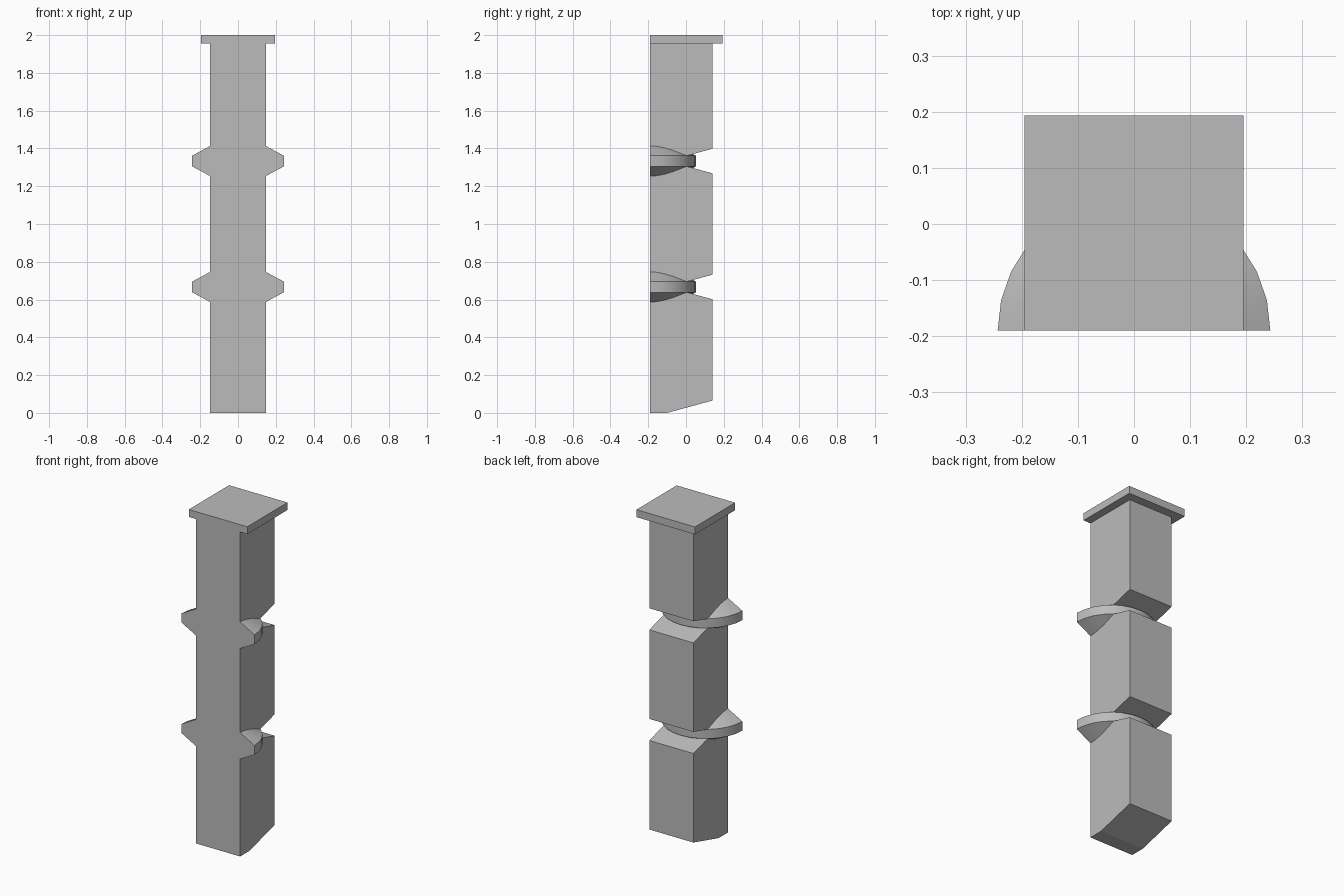
import bpy
import bmesh
from math import pi, cos, sin

if "Cube" in bpy.data.objects:
    bpy.data.objects.remove(bpy.data.objects["Cube"], do_unlink=True)

FRONT, BACK = -0.19, 0.14        # flat front plane and rear of the post
HALF = 0.147                     # half width of the post
RING_Z = (2 / 3, 4 / 3)          # heights of the two collars
CAP_Z = 1.955
BEVEL = 0.065                    # rise of the sloped cuts at the rear
APEX = -0.10                     # depth reached by the sloped cuts

grey = bpy.data.materials.new("plain grey")
grey.use_nodes = True
colour = (0.5, 0.5, 0.5, 1)
grey.diffuse_color = colour
grey.node_tree.nodes["Principled BSDF"].inputs["Base Color"].default_value = colour


def finish(name, bm):
    bmesh.ops.recalc_face_normals(bm, faces=bm.faces)
    mesh = bpy.data.meshes.new(name)
    bm.to_mesh(mesh)
    bm.free()
    mesh.materials.append(grey)
    obj = bpy.data.objects.new(name, mesh)
    bpy.context.collection.objects.link(obj)
    return obj


def extrude_profile(name, profile, half):
    """Extrude a (y, z) outline symmetrically along x."""
    bm = bmesh.new()
    face = bm.faces.new([bm.verts.new((-half, y, z)) for y, z in profile])
    new = bmesh.ops.extrude_face_region(bm, geom=[face], use_keep_orig=True)["geom"]
    verts = [g for g in new if isinstance(g, bmesh.types.BMVert)]
    bmesh.ops.translate(bm, verts=verts, vec=(2 * half, 0, 0))
    return finish(name, bm)


def half_collar(name, z, segments=14):
    """Sweep a tapered section half way round behind the front plane."""
    section = [(HALF, 0.080), (0.243, 0.028), (0.243, -0.028), (HALF, -0.080)]
    bm = bmesh.new()
    loops = []
    for i in range(segments + 1):
        a = pi * i / segments
        loops.append([bm.verts.new((r * cos(a), FRONT + r * sin(a), z + h))
                      for r, h in section])
    for a, b in zip(loops, loops[1:]):
        for j in range(4):
            k = (j + 1) % 4
            bm.faces.new((a[j], a[k], b[k], b[j]))
    bm.faces.new(loops[0])
    bm.faces.new(loops[-1])
    obj = finish(name, bm)
    bpy.ops.object.select_all(action="DESELECT")
    obj.select_set(True)
    bpy.context.view_layer.objects.active = obj
    bpy.ops.object.shade_smooth_by_angle(angle=pi / 6)


# Post with a sloped foot and a wedge notch behind each collar
outline = [(FRONT, 0), (APEX, 0), (BACK, BEVEL)]
for z in RING_Z:
    outline += [(BACK, z - BEVEL), (APEX, z), (BACK, z + BEVEL)]
outline += [(BACK, CAP_Z), (FRONT, CAP_Z)]
extrude_profile("post", outline, HALF)

# Square cap, flush with the front
extrude_profile("cap", [(FRONT, CAP_Z), (0.193, CAP_Z), (0.193, 2), (FRONT, 2)], 0.195)

# Collars
for label, z in zip(("lower", "upper"), RING_Z):
    half_collar(label + "_collar", z)
